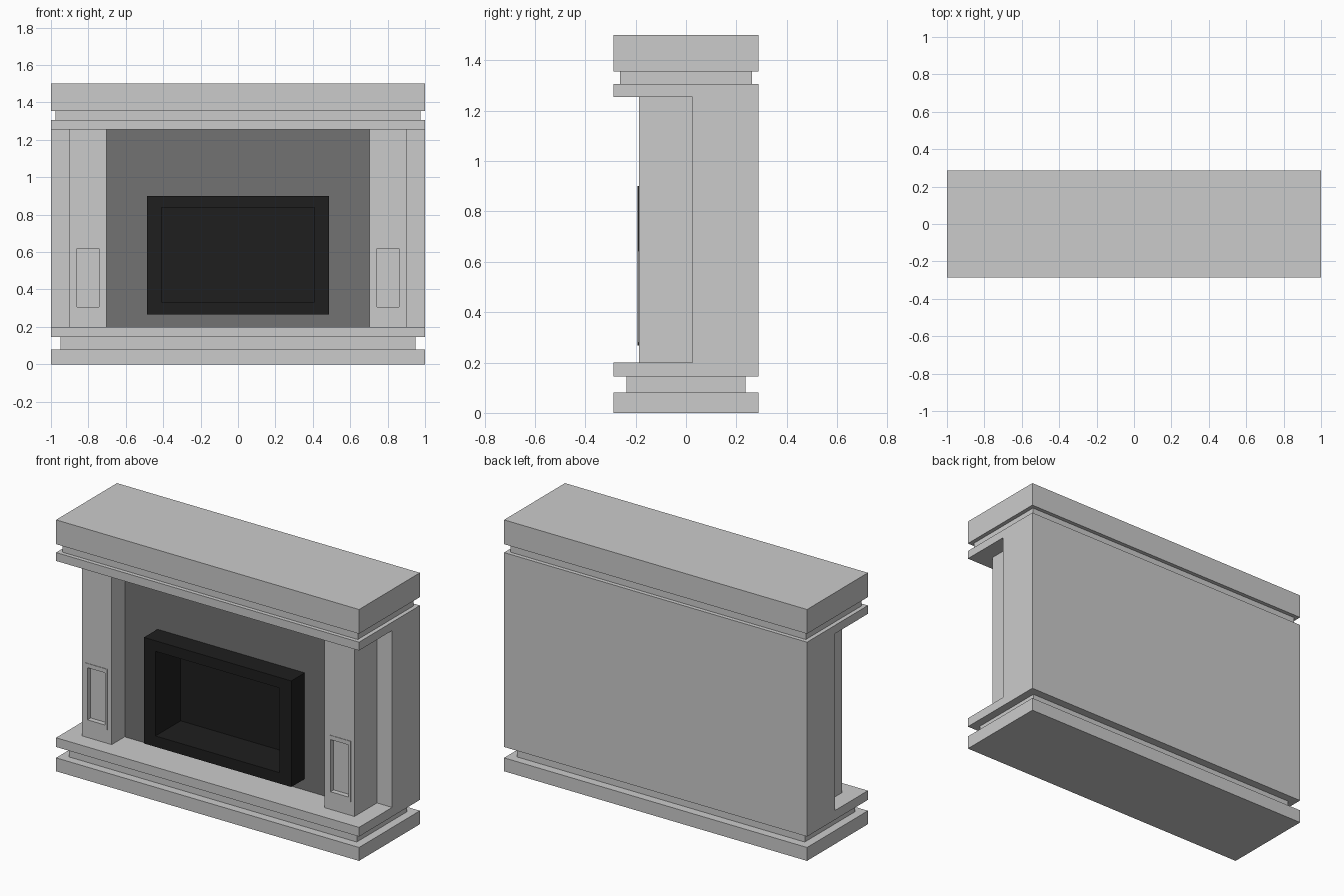
import bpy
import bmesh

if "Cube" in bpy.data.objects:
    bpy.data.objects.remove(bpy.data.objects["Cube"])


def material(name, value):
    m = bpy.data.materials.new(name)
    m.diffuse_color = (value, value, value, 1)
    m.use_nodes = True
    m.node_tree.nodes["Principled BSDF"].inputs["Base Color"].default_value = m.diffuse_color
    return m


def box(name, x, y, z, steps=(), mat=None):
    """Box from (min, max) ranges. Each step (x range, z range, depth)
    insets the front face to a rectangle and pushes it to that y."""
    bm = bmesh.new()
    bmesh.ops.create_cube(bm, size=2)
    for v in bm.verts:
        v.co = [r[0] if c < 0 else r[1] for c, r in zip(v.co, (x, y, z))]
    bm.normal_update()
    front = min(bm.faces, key=lambda f: f.calc_center_median().y)
    for xr, zr, depth in steps:
        front = bmesh.ops.extrude_discrete_faces(bm, faces=[front])["faces"][0]
        c = front.calc_center_median()
        for v in front.verts:
            v.co.x = xr[0] if v.co.x < c.x else xr[1]
            v.co.z = zr[0] if v.co.z < c.z else zr[1]
        front = bmesh.ops.extrude_discrete_faces(bm, faces=[front])["faces"][0]
        for v in front.verts:
            v.co.y = depth
    bmesh.ops.recalc_face_normals(bm, faces=bm.faces)
    me = bpy.data.meshes.new(name)
    bm.to_mesh(me)
    bm.free()
    if mat:
        me.materials.append(mat)
    ob = bpy.data.objects.new(name, me)
    bpy.context.collection.objects.link(ob)
    return ob


def sym(a):
    return (-a, a)


backing = material("dark_grey", 0.17)
black = material("black", 0.013)

# Hearth and mantel slabs, with stepped-in necks between them
for name, hx, hy, z in (
    ("hearth_base", 1, 0.287, (0, 0.08)),
    ("hearth_neck", 0.95, 0.237, (0.08, 0.145)),
    ("hearth_slab", 1, 0.287, (0.145, 0.2)),
    ("mantel_lower_slab", 1, 0.287, (1.255, 1.305)),
    ("mantel_neck", 0.975, 0.263, (1.305, 1.355)),
    ("mantel_top", 1, 0.287, (1.355, 1.5)),
):
    box(name, sym(hx), sym(hy), z)

# Rear wall and surround panel, both pocketed for the firebox
fx, fz = sym(0.486), (0.267, 0.9)
box("rear_wall", sym(1), (0.025, 0.287), (0.2, 1.255), [(fx, fz, 0.07)])
box("surround_panel", sym(0.702), (-0.065, 0.06), (0.2, 1.255),
    [(fx, fz, 0.05)], backing)

# Firebox with deep opening (sits in the pocket)
box("firebox", fx, (-0.192, 0.068), fz, [(sym(0.41), (0.332, 0.837), 0.045)], black)

# Columns with a thin raised frame around a recessed panel
for side, s in (("left", -1), ("right", 1)):
    def rng(a, b):
        return tuple(sorted((s * a, s * b)))
    box(side + "_column", rng(0.703, 0.9), (-0.187, 0.026), (0.2, 1.255),
        [(rng(0.731, 0.876), (0.28, 0.643), -0.190),
         (rng(0.744, 0.861), (0.307, 0.618), -0.160)])
